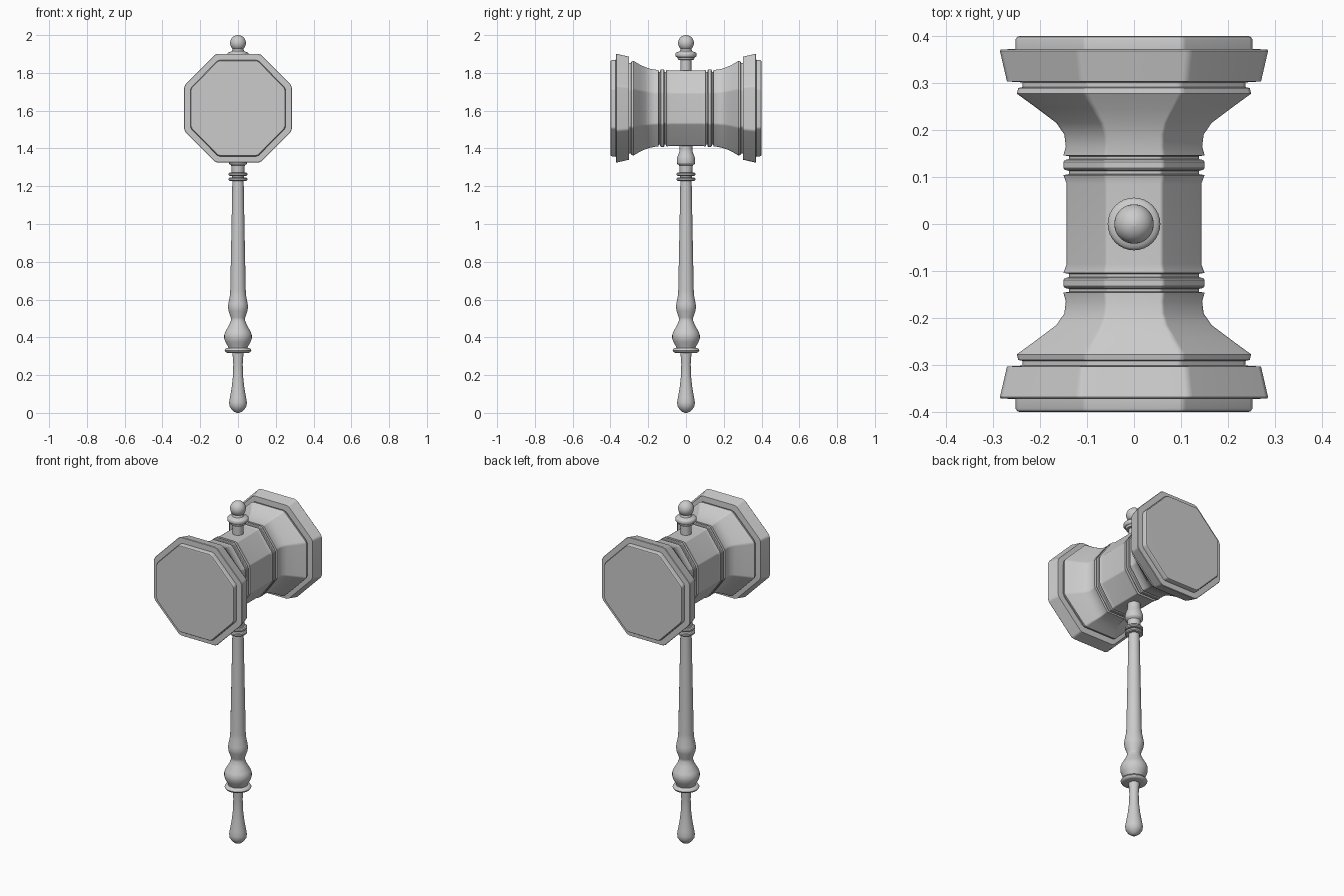
import bpy, bmesh, math

cube = bpy.data.objects.get("Cube")
if cube:
    bpy.data.objects.remove(cube, do_unlink=True)

grey = bpy.data.materials.new("plain_grey")
grey.use_nodes = True
COLOUR = (0.6, 0.6, 0.6, 1)
grey.diffuse_color = COLOUR
grey.node_tree.nodes["Principled BSDF"].inputs["Base Color"].default_value = COLOUR

HEAD_Z = 1.613


def loft(name, rings, angle):
    """Skin a list of closed point rings and cap both ends."""
    bm = bmesh.new()
    loops = [[bm.verts.new(p) for p in ring] for ring in rings]
    for a, b in zip(loops, loops[1:]):
        for i in range(len(a)):
            j = (i + 1) % len(a)
            bm.faces.new((a[i], a[j], b[j], b[i]))
    bm.faces.new(loops[0][::-1])
    bm.faces.new(loops[-1])
    bmesh.ops.recalc_face_normals(bm, faces=bm.faces)
    mesh = bpy.data.meshes.new(name)
    bm.to_mesh(mesh)
    bm.free()
    mesh.shade_smooth()
    mesh.set_sharp_from_angle(angle=math.radians(angle))
    mesh.materials.append(grey)
    obj = bpy.data.objects.new(name, mesh)
    bpy.context.collection.objects.link(obj)
    normals = obj.modifiers.new("flat_sides", "WEIGHTED_NORMAL")
    normals.keep_sharp = True
    return obj


def octagon(y, half_x, half_z):
    """Octagon across the y axis with slightly softened corners."""
    ring = []
    step = math.pi / 4
    corner = [(math.cos(step * (k + .5)) / math.cos(step / 2),
               math.sin(step * (k + .5)) / math.cos(step / 2)) for k in range(8)]
    for k, c in enumerate(corner):
        for n in (corner[k - 1], corner[(k + 1) % 8]):
            x, z = (c[i] + (n[i] - c[i]) * .04 for i in (0, 1))
            ring.append((x * half_x, y, HEAD_Z + z * half_z))
    return ring


def turned(name, profile, sides=32):
    """Lathe (height, radius) pairs around the z axis."""
    rings = []
    for z, r in profile:
        turn = [math.tau * i / sides for i in range(sides)]
        rings.append([(r * math.cos(t), r * math.sin(t), z) for t in turn])
    return loft(name, rings, 40)


# Head: (distance from middle, half width, half height), mirrored to both ends
half_head = [
    (.085, .143, .199), (.104, .15, .204), (.106, .138, .192),
    (.113, .138, .192), (.115, .147, .202), (.119, .15, .205),
    (.132, .15, .205), (.136, .147, .202), (.138, .138, .192),
    (.144, .138, .192), (.146, .15, .203), (.165, .145, .204),
    (.19, .148, .209), (.215, .165, .217), (.245, .205, .231),
    (.277, .249, .25), (.289, .246, .248), (.291, .237, .239),
    (.301, .237, .239), (.303, .27, .273), (.368, .285, .288),
    (.371, .283, .286), (.372, .252, .255), (.392, .252, .255),
    (.398, .248, .251), (.4, .242, .245)]
mirrored = [(-y, x, z) for y, x, z in reversed(half_head)]
loft("mallet_head", [octagon(*s) for s in mirrored + half_head], 35)

# Handle: grip, ring, bulb, long shaft, double ring and flared neck
turned("grip", [
    (0, .006), (.006, .02), (.018, .034), (.035, .045), (.055, .047),
    (.08, .043), (.13, .034), (.2, .026), (.26, .025), (.33, .03)])
turned("grip_ring", [
    (.316, .03), (.318, .058), (.323, .067), (.331, .071), (.339, .067),
    (.344, .058), (.346, .03)])
turned("shaft", [
    (.34, .05), (.355, .055), (.375, .067), (.395, .073), (.413, .073),
    (.43, .067), (.465, .047), (.49, .037), (.505, .038), (.54, .05),
    (.56, .053), (.58, .051), (.62, .043), (.65, .041), (.8, .038),
    (1.0, .034), (1.225, .03), (1.32, .033)])
for name, z in (("lower_collar", 1.237), ("upper_collar", 1.263)):
    turned(name, [(z - .01, .03), (z - .009, .044), (z - .004, .049),
                  (z + .004, .049), (z + .009, .044), (z + .01, .03)])
turned("neck", [
    (1.27, .033), (1.31, .036), (1.318, .046), (1.325, .049), (1.345, .048),
    (1.36, .044), (1.38, .036), (1.395, .034), (1.45, .034)])

# Finial: post, flanged collar and ball on top of the head
turned("finial_post", [
    (1.78, .029), (1.868, .029), (1.87, .042), (1.882, .045), (1.884, .051),
    (1.89, .056), (1.902, .056), (1.908, .051), (1.91, .045), (1.916, .032),
    (1.935, .026)])
ball = [math.pi * (i + .25) / 16 for i in range(16)]
turned("finial_ball", [(1.958 - .042 * math.cos(a), .042 * math.sin(a))
                       for a in ball] + [(2, .002)])
